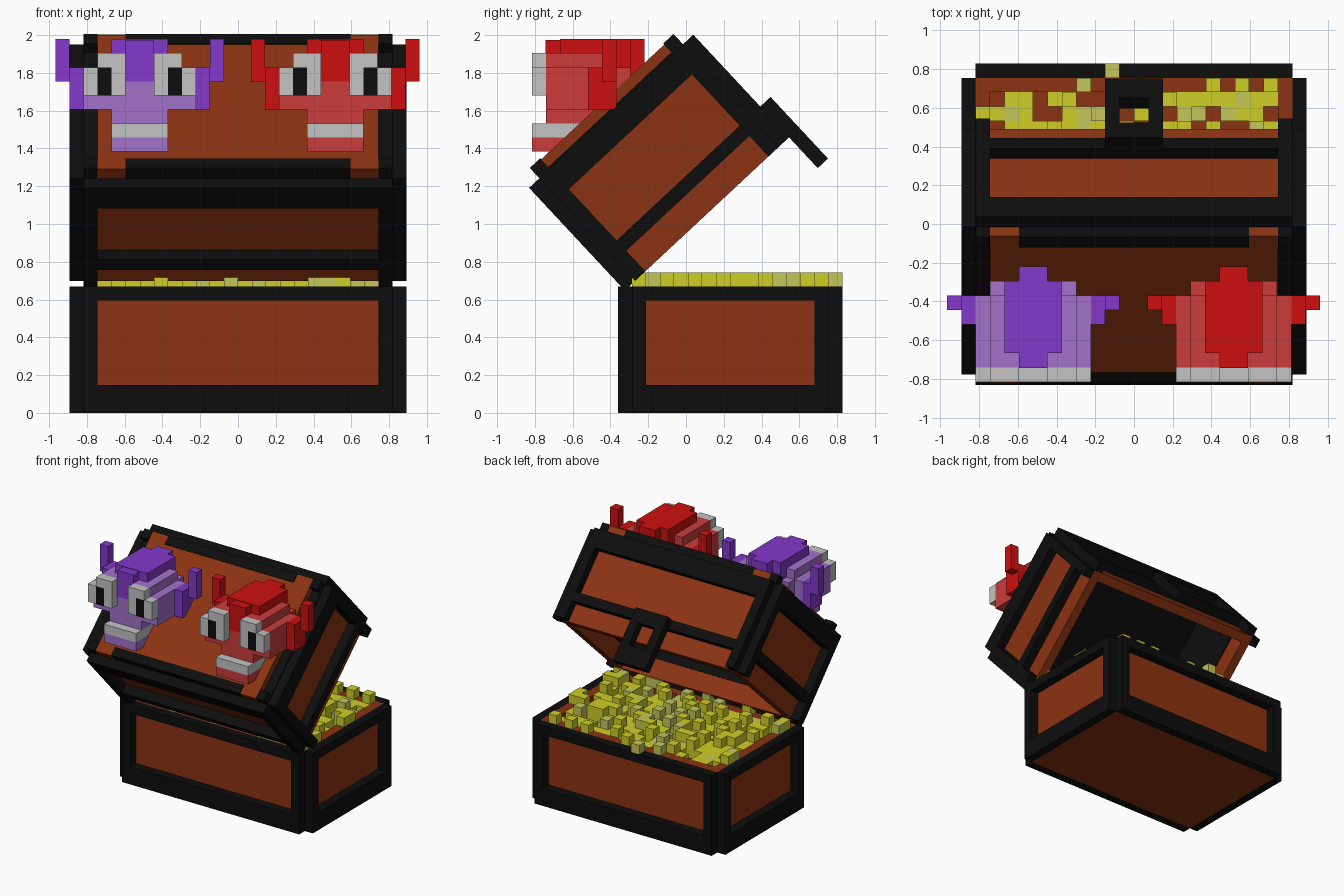
import bpy, bmesh, math, random
from mathutils import Matrix, Vector

if "Cube" in bpy.data.objects:
    bpy.data.objects.remove(bpy.data.objects["Cube"])

random.seed(4)
V = 0.0743  # size of one block


def material(name, r, g, b):
    m = bpy.data.materials.new(name)
    m.diffuse_color = (r, g, b, 1)
    m.use_nodes = True
    m.node_tree.nodes["Principled BSDF"].inputs["Base Color"].default_value = m.diffuse_color
    return m


BLACK = material("black", 0.004, 0.004, 0.004)
BROWN = material("brown wood", 0.26, 0.033, 0.006)
GOLD = material("gold", 0.62, 0.62, 0.02)
PALE_GOLD = material("pale gold", 0.55, 0.57, 0.1)
WHITE = material("white", 0.55, 0.55, 0.55)
RED = material("red", 0.62, 0.005, 0.005)
PALE_RED = material("pale red", 0.6, 0.045, 0.045)
PURPLE = material("purple", 0.23, 0.04, 0.6)
PALE_PURPLE = material("pale purple", 0.36, 0.17, 0.6)


def blocks(name, mat, boxes, frame):
    """One object out of boxes (x0, x1, y0, y1, z0, z1) in block units."""
    bm = bmesh.new()
    for x0, x1, y0, y1, z0, z1 in boxes:
        centre = Vector((x0 + x1, y0 + y1, z0 + z1)) / 2
        size = Matrix.Diagonal((x1 - x0, y1 - y0, z1 - z0, 1))
        bmesh.ops.create_cube(bm, size=1, matrix=Matrix.Translation(centre) @ size)
    bm.transform(frame)
    me = bpy.data.meshes.new(name)
    bm.to_mesh(me)
    bm.free()
    me.materials.append(mat)
    ob = bpy.data.objects.new(name, me)
    bpy.context.collection.objects.link(ob)
    return ob


def both(boxes):
    """Boxes plus their mirror images in x."""
    return boxes + [(-b[1], -b[0], *b[2:]) for b in boxes]


def band(z0, z1):
    """Trim running round all four outer sides."""
    return [(-11, 11, 0, 1, z0, z1), (-11, 11, 15, 16, z0, z1)] + both([(11, 12, 1, 15, z0, z1)])


def posts(z0, z1):
    """Trim at the four upright corners, with an open outer edge."""
    return both([(10, 11, 0, 1, z0, z1), (10, 11, 15, 16, z0, z1),
                 (11, 12, 1, 2, z0, z1), (11, 12, 14, 15, z0, z1)])


def walls(z0, z1):
    """Wooden walls one block thick, inside the trim."""
    return [(-11, 11, 1, 2, z0, z1), (-11, 11, 14, 15, z0, z1)] + both([(10, 11, 2, 14, z0, z1)])


# Chest base
base = Matrix.Translation((0, -0.36, 0)) @ Matrix.Scale(V, 4)
blocks("base_wood", BROWN, [(-11, 11, 1, 15, 0, 8)] + walls(8, 9), base)
blocks("base_trim", BLACK, band(0, 2) + band(8, 9) + posts(2, 8), base)

# Heap of gold
heap, pale = [], [(-2, -1, 15, 16, 9, 10)]
for i in range(-11, 11):
    for j in range(1, 15):
        inside = -10 <= i < 10 and 2 <= j < 14
        if random.random() > (0.78 if inside else 0.22):
            continue
        top = random.choice((9, 9, 10)) if inside else 10
        share = 0.45 if abs(i) < 5 else 0.12
        target = pale if random.random() < share else heap
        target.append((i, i + 1, j, j + 1, 8 if inside else 9, top))
blocks("gold_heap", GOLD, heap, base)
blocks("pale_gold_heap", PALE_GOLD, pale, base)

# Lid, swung open about the hinge
lid = (Matrix.Translation((0, -0.324, 0.648)) @ Matrix.Rotation(math.radians(43), 4, 'X')
       @ Matrix.Scale(V, 4))
blocks("lid_wood", BROWN, walls(0, 9), lid)
blocks("lid_trim", BLACK, band(8, 10) + band(2, 3) + posts(0, 2) + posts(3, 8), lid)
blocks("lid_lining", BLACK, [(-11, 11, 1, 15, 9, 10), (-10, 10, 2, 2.1, 2, 9),
                             (-10, 10, 13.9, 14, 2, 9)]
       + both([(9.9, 10, 2.1, 13.9, 2, 9)]), lid)
blocks("lid_top_panel", BROWN, [(-10, 10, 2, 14, 10, 10.9)]
       + both([(8, 10, 1, 2, 10, 10.9), (8, 10, 14, 15, 10, 10.9)]), lid)
blocks("lid_top_trim", BLACK, [(-8, 8, 1, 2, 10, 11), (-8, 8, 14, 15, 10, 11)]
       + both([(10, 11, 1, 2, 10, 11), (10, 11, 14, 15, 10, 11), (10, 11, 2, 14, 10, 10.15)]), lid)
blocks("latch", BLACK, [(-2, 2, 16, 17, 1.5, 3), (-2, 2, 16, 17, -3, -1)]
       + both([(1, 2, 16, 17, -1, 1.5)]), lid)

# Two creature heads on the lid
for side, x, bright, soft in (("purple", -0.52, PURPLE, PALE_PURPLE), ("red", 0.515, RED, PALE_RED)):
    head = Matrix.Translation((x, -0.815, 1.384)) @ Matrix.Scale(V, 4)
    blocks(side + "_face", soft, [(-4, 4, 1, 6, 3, 6), (-3, 3, 6, 7, 3, 6), (-3, 3, 1, 6, 6, 7),
                                  (-2, 2, 0, 4, 0, 1), (-2, 2, 1, 5, 2, 3)], head)
    blocks(side + "_teeth", WHITE, [(-2, 2, 0, 4, 1, 2)], head)
    blocks(side + "_cap", bright, [(-2, 2, 2, 7, 7, 8), (-1, 1, 0.95, 2, 5, 7.95),
                                   (-1, 1, 7, 8, 5, 8), (-2, 2, 6, 7, 6, 7)], head)
    blocks(side + "_fins", bright, both([(4, 5, 4, 6, 3, 6), (5, 6, 5, 6, 5, 8)]), head)
    blocks(side + "_eye_whites", WHITE, both([(1, 2, 0, 1, 4, 6), (3, 4, 0, 1, 4, 6),
                                              (1, 3, 0, 1, 6, 7)]), head)
    blocks(side + "_pupils", BLACK, both([(2, 3, 0, 1, 4, 6)]), head)
